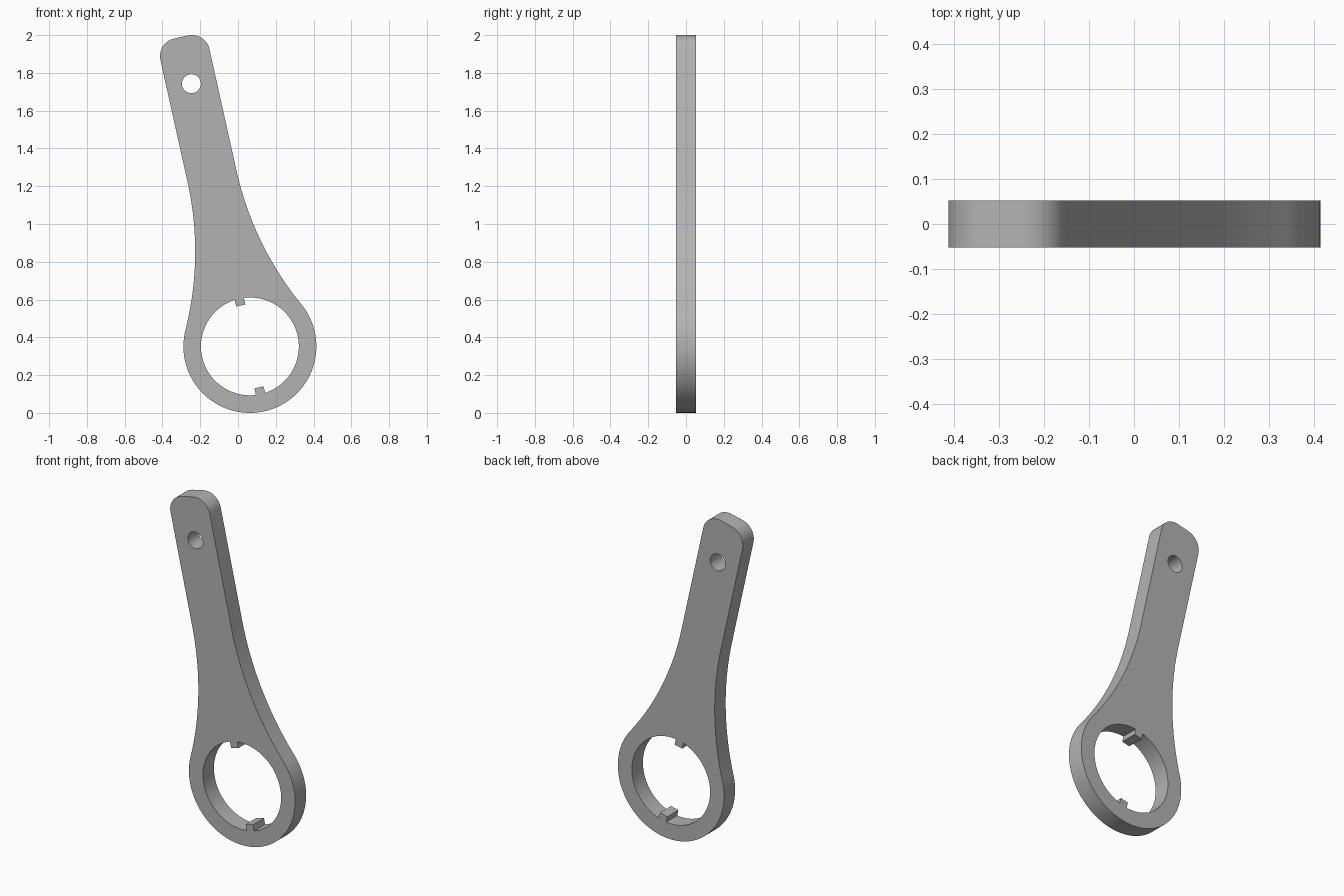
import bpy
import bmesh
from math import sin, cos, pi, radians, sqrt, atan2, asin

if "Cube" in bpy.data.objects:
    bpy.data.objects.remove(bpy.data.objects["Cube"], do_unlink=True)

# Dimensions, measured from the ring centre along the handle
TILT = radians(12.55)
RING_X, RING_Z = 0.063, 0.352
OUTER, INNER = 0.352, 0.259
HALF_WIDTH, TOP, CORNER = 0.133, 1.678, 0.095
BLEND = 1.7
HALF_THICK = 0.052
TAB_HALF, TAB_TIP = 0.025, 0.222
HOLE_UP, HOLE_R = 1.425, 0.05


def arc(cx, cy, r, start, end, steps):
    return [(cx + r * cos(start + (end - start) * i / steps),
             cy + r * sin(start + (end - start) * i / steps))
            for i in range(steps + 1)]


def mirrored(half):
    # Half profile running from bottom centre to top, closed by its mirror
    return half + [(-x, y) for x, y in reversed(half) if abs(x) > 1e-5]


# Outer outline: ring, concave blend, straight handle, rounded corner
blend_x = HALF_WIDTH + BLEND
blend_y = sqrt((OUTER + BLEND) ** 2 - blend_x ** 2)
touch = atan2(blend_y, blend_x)
outline = mirrored(
    arc(0, 0, OUTER, -pi / 2, touch, 48)
    + arc(blend_x, blend_y, BLEND, pi + touch, pi, 24)[1:]
    + arc(HALF_WIDTH - CORNER, TOP - CORNER, CORNER, 0, pi / 2, 12))

# Ring opening with two opposite square tabs
edge = pi / 2 - asin(TAB_HALF / INNER)
opening = mirrored([(TAB_HALF, -TAB_TIP)]
                   + arc(0, 0, INNER, -edge, edge, 64)
                   + [(TAB_HALF, TAB_TIP)])

hanging_hole = arc(0, HOLE_UP, HOLE_R, 0, 2 * pi, 40)[:-1]

# Filled flat curve, thickened both ways
curve = bpy.data.curves.new("wrench", "CURVE")
curve.dimensions = "2D"
curve.fill_mode = "BOTH"
curve.extrude = HALF_THICK
for loop in (outline, opening, hanging_hole):
    spline = curve.splines.new("POLY")
    spline.points.add(len(loop) - 1)
    for point, (x, y) in zip(spline.points, loop):
        point.co = (RING_X + x * cos(TILT) - y * sin(TILT),
                    RING_Z + x * sin(TILT) + y * cos(TILT), 0, 1)
    spline.use_cyclic_u = True

wrench = bpy.data.objects.new("ring_wrench", curve)
bpy.context.collection.objects.link(wrench)
wrench.rotation_euler.x = pi / 2
bpy.ops.object.select_all(action="DESELECT")
wrench.select_set(True)
bpy.context.view_layer.objects.active = wrench
bpy.ops.object.convert(target="MESH")
wrench = bpy.context.object
bpy.ops.object.transform_apply(location=False, rotation=True, scale=False)

# Weld the caps to the walls
bm = bmesh.new()
bm.from_mesh(wrench.data)
bmesh.ops.remove_doubles(bm, verts=bm.verts, dist=0.0001)
bmesh.ops.recalc_face_normals(bm, faces=bm.faces)
bm.to_mesh(wrench.data)
bm.free()

# Plain grey material
grey = bpy.data.materials.new("plain_grey")
grey.use_nodes = True
colour = (0.45, 0.45, 0.45, 1)
grey.diffuse_color = colour
grey.node_tree.nodes["Principled BSDF"].inputs["Base Color"].default_value = colour
wrench.data.materials.clear()
wrench.data.materials.append(grey)
bpy.ops.object.shade_smooth_by_angle(angle=radians(30))
